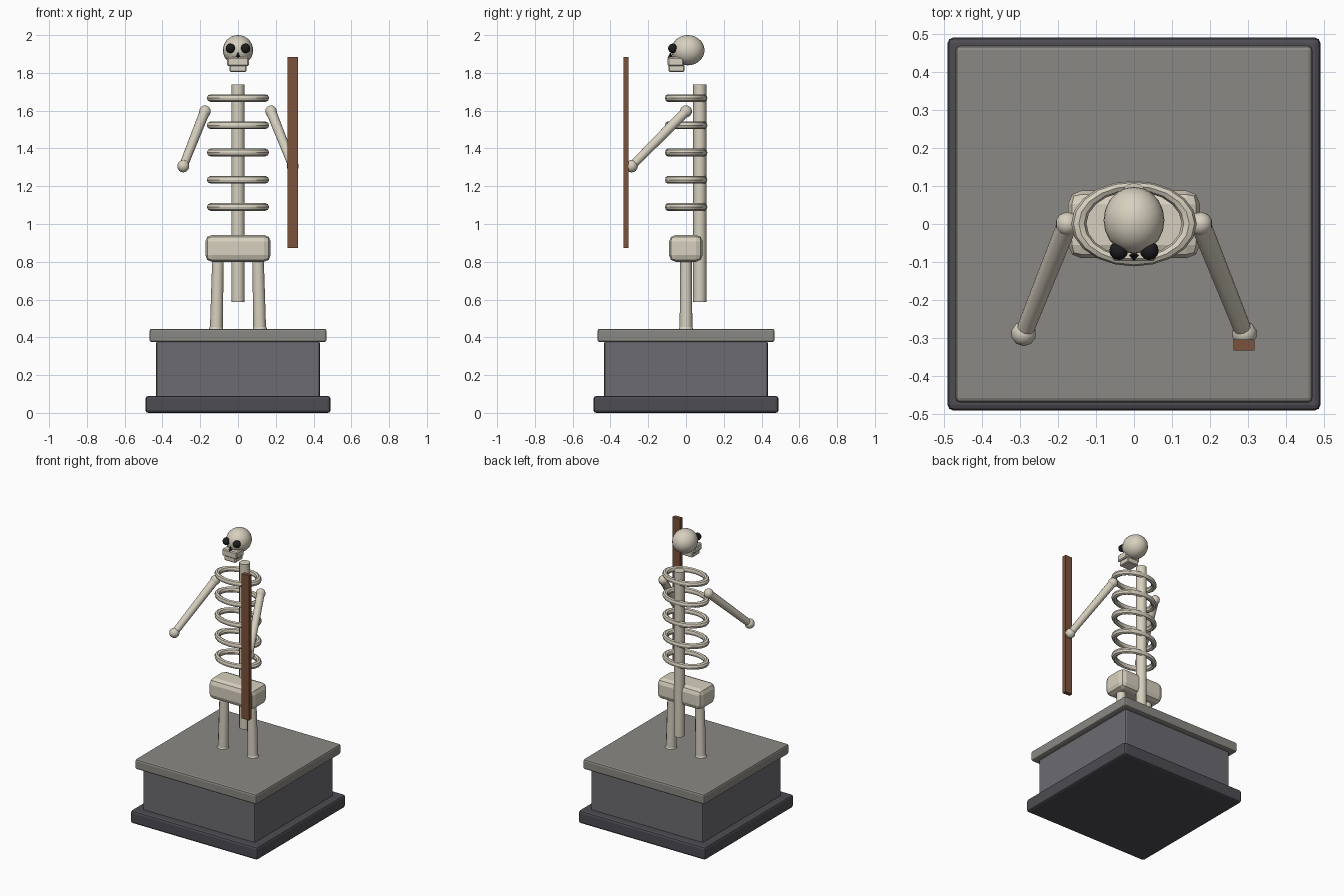
import bpy, math
from mathutils import Vector

if "Cube" in bpy.data.objects:
    bpy.data.objects.remove(bpy.data.objects["Cube"])


def material(name, rgb):
    m = bpy.data.materials.new(name)
    m.diffuse_color = (*rgb, 1)
    m.use_nodes = True
    m.node_tree.nodes["Principled BSDF"].inputs["Base Color"].default_value = m.diffuse_color
    return m


BONE = material("bone", (0.68, 0.63, 0.52))
DARK = material("dark_socket", (0.012, 0.012, 0.014))
WOOD = material("wood", (0.2, 0.085, 0.045))
SLAB = material("slab_stone", (0.26, 0.25, 0.23))
STONE = material("block_stone", (0.15, 0.145, 0.16))
BASE = material("base_stone", (0.075, 0.072, 0.085))


def finish(name, mat, smooth=True):
    o = bpy.context.object
    o.name = name
    o.data.materials.append(mat)
    if smooth:
        bpy.ops.object.shade_smooth_by_angle(angle=math.radians(40))
    return o


def box(name, lo, hi, mat, bevel=0.0, segments=2):
    lo, hi = Vector(lo), Vector(hi)
    bpy.ops.mesh.primitive_cube_add(size=1, location=(lo + hi) / 2)
    bpy.context.object.scale = hi - lo
    bpy.ops.object.transform_apply(location=False, rotation=False, scale=True)
    o = finish(name, mat, False)
    if bevel:
        b = o.modifiers.new("bevel", "BEVEL")
        b.width, b.segments = bevel, segments
    return o


def ball(name, loc, radii, mat, seg=12, rings=8):
    bpy.ops.mesh.primitive_uv_sphere_add(segments=seg, ring_count=rings, radius=1, location=loc)
    bpy.context.object.scale = radii
    bpy.ops.object.transform_apply(location=False, rotation=False, scale=True)
    return finish(name, mat)


def bone(name, a, b, r1, r2, sides=12):
    a, b = Vector(a), Vector(b)
    d = b - a
    bpy.ops.mesh.primitive_cone_add(vertices=sides, radius1=r1, radius2=r2,
                                    depth=d.length, location=(a + b) / 2)
    bpy.context.object.rotation_euler = d.to_track_quat("Z", "Y").to_euler()
    return finish(name, BONE)


# Stepped plinth
box("plinth_base", (-.49, -.49, 0), (.49, .49, .09), BASE, .015)
box("plinth_block", (-.433, -.433, .08), (.433, .433, .38), STONE, .01)
box("plinth_slab", (-.469, -.469, .375), (.469, .469, .445), SLAB, .012)

# Pelvis, spine and ribs
box("pelvis", (-.173, -.09, .80), (.173, .088, .942), BONE, .035)
bone("spine", (0, .073, .586), (0, .073, 1.738), .035, .035)
for i in range(5):
    bpy.ops.mesh.primitive_torus_add(major_radius=.145, minor_radius=.02,
                                     major_segments=20, minor_segments=8,
                                     location=(0, .001, 1.09 + i * .1442))
    bpy.context.object.scale = (1, .68, 1)
    finish(f"rib_{i + 1}", BONE)

# Limbs on both sides
for side, s in (("left", -1), ("right", 1)):
    bone(side + "_leg", (s * .115, 0, .43), (s * .105, 0, .86), .034, .030)
    ball(side + "_foot", (s * .116, 0, .433), (.04, .04, .04), BONE)
    shoulder, hand = (s * .175, 0, 1.596), (s * .29, -.288, 1.306)
    bone(side + "_arm", shoulder, hand, .027, .023)
    ball(side + "_shoulder", shoulder, (.032,) * 3, BONE, 10, 8)
    ball(side + "_hand", hand, (.033,) * 3, BONE, 10, 8)
    ball(side + "_eye_socket", (s * .04, -.070, 1.93), (.025,) * 3, DARK)

# Skull with jaws and nose hollow
ball("skull", (0, .01, 1.92), (.08, .088, .08), BONE, 20, 14)
box("upper_jaw", (-.057, -.097, 1.836), (.057, -.012, 1.883), BONE, .006, 1)
box("lower_jaw", (-.044, -.092, 1.805), (.044, -.008, 1.842), BONE, .005, 1)
bpy.ops.mesh.primitive_cone_add(vertices=4, radius1=.014, radius2=0, depth=.03,
                                location=(0, -.083, 1.895))
finish("nose_hollow", DARK, False)

# Plank held upright by one hand
box("wooden_plank", (.261, -.332, .873), (.317, -.304, 1.883), WOOD)
